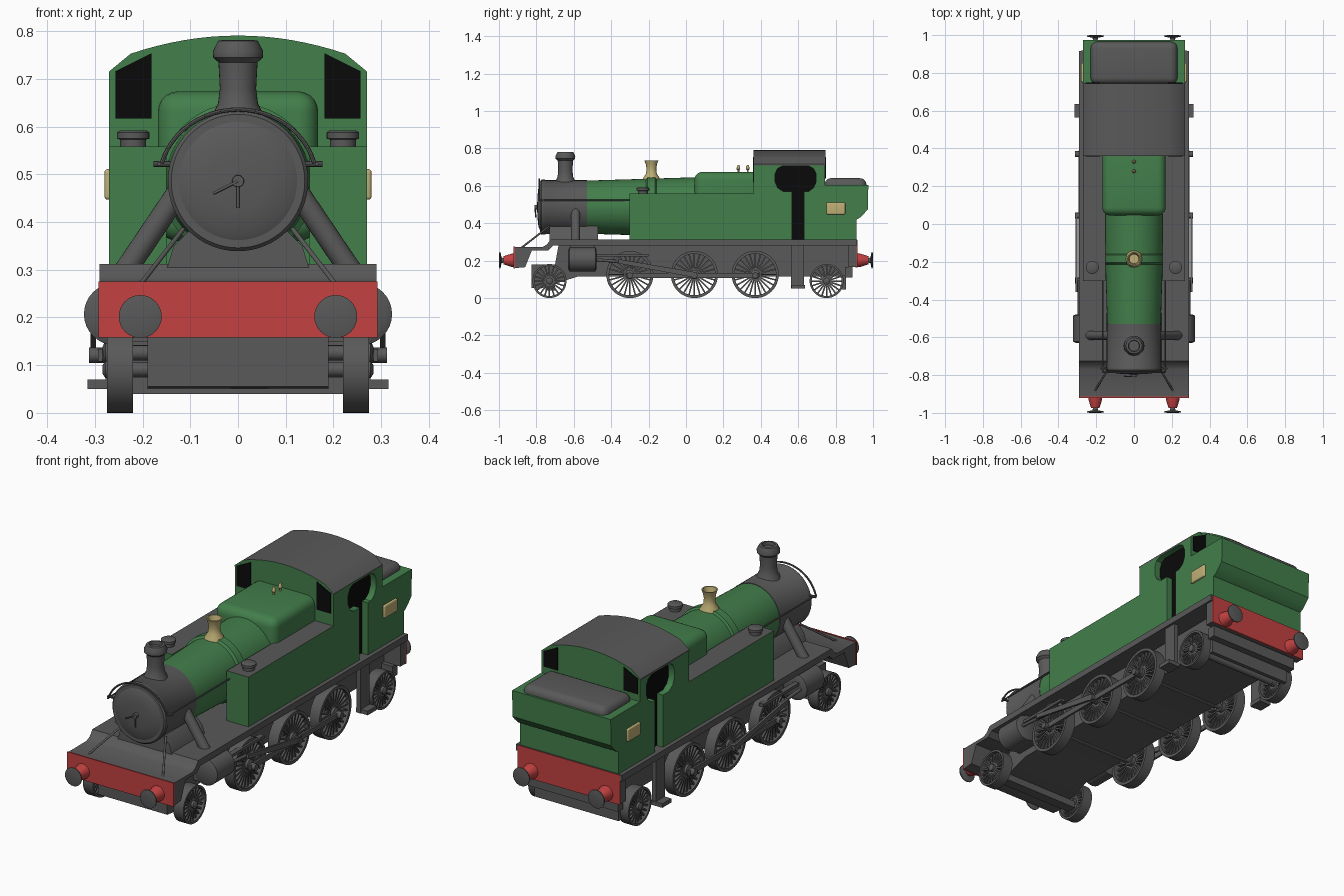
import bpy, bmesh, math
from mathutils import Vector, Matrix

cube = bpy.data.objects.get("Cube")
if cube:
    bpy.data.objects.remove(cube, do_unlink=True)


def material(name, r, g, b):
    m = bpy.data.materials.new(name)
    m.use_nodes = True
    m.diffuse_color = (r, g, b, 1)
    m.node_tree.nodes["Principled BSDF"].inputs["Base Color"].default_value = (r, g, b, 1)
    return m


GREEN = material("livery green", 0.055, 0.21, 0.07)
GREY = material("dark grey", 0.1, 0.1, 0.1)
RED = material("beam red", 0.55, 0.053, 0.053)
CREAM = material("brass cream", 0.52, 0.43, 0.18)
BLACK = material("black", 0.003, 0.003, 0.003)
X, Y, Z = Vector((1, 0, 0)), Vector((0, 1, 0)), Vector((0, 0, 1))


def finish(name, bm, mat, second=None, rule=None):
    """Turn a bmesh into an object, smooth below 35 degrees, second colour by rule."""
    bmesh.ops.recalc_face_normals(bm, faces=bm.faces)
    bm.normal_update()
    for f in bm.faces:
        f.smooth = True
        f.material_index = 1 if rule and rule(f) else 0
    for e in bm.edges:
        e.smooth = len(e.link_faces) == 2 and e.calc_face_angle(0) < math.radians(35)
    me = bpy.data.meshes.new(name)
    bm.to_mesh(me)
    bm.free()
    me.materials.append(mat)
    if second:
        me.materials.append(second)
    ob = bpy.data.objects.new(name, me)
    bpy.context.collection.objects.link(ob)
    return ob


def add_box(bm, lo, hi, matrix=Matrix()):
    lo, hi = Vector(lo), Vector(hi)
    m = matrix @ Matrix.Translation((lo + hi) / 2) @ Matrix.Diagonal((*(hi - lo), 1))
    bmesh.ops.create_cube(bm, size=1, matrix=m)


def box(name, lo, hi, mat, bevel=0, second=None, rule=None):
    bm = bmesh.new()
    add_box(bm, [min(p) for p in zip(lo, hi)], [max(p) for p in zip(lo, hi)])
    if bevel:
        bmesh.ops.bevel(bm, geom=bm.edges[:], offset=bevel, segments=5, profile=0.5, affect='EDGES')
    return finish(name, bm, mat, second, rule)


def prism(name, pts, axis, a, b, mat, second=None, rule=None):
    """Extrude an outline: (y, z) points along X, or (x, z) points along Y."""
    bm = bmesh.new()
    place = (lambda p, d: (d, p[0], p[1])) if axis == X else (lambda p, d: (p[0], d, p[1]))
    ends = [[bm.verts.new(place(p, d)) for p in pts] for d in (a, b)]
    bm.faces.new(ends[0])
    bm.faces.new(ends[1])
    n = len(pts)
    for i in range(n):
        j = (i + 1) % n
        bm.faces.new((ends[0][i], ends[0][j], ends[1][j], ends[1][i]))
    return finish(name, bm, mat, second, rule)


def add_lathe(bm, profile, origin, axis, seg=32, closed=False):
    """Revolve (radius, height) points about an axis."""
    q = Z.rotation_difference(Vector(axis).normalized())
    rings = []
    for r, h in profile:
        turn = [2 * math.pi * i / seg for i in range(seg)]
        rings.append([bm.verts.new(Vector(origin) + q @ Vector((r * math.cos(t), r * math.sin(t), h)))
                      for t in turn])
    pairs = list(zip(rings, rings[1:])) + ([(rings[-1], rings[0])] if closed else [])
    for a, b in pairs:
        for i in range(seg):
            j = (i + 1) % seg
            bm.faces.new((a[i], a[j], b[j], b[i]))
    if not closed:
        bm.faces.new(rings[0])
        bm.faces.new(rings[-1])


def lathe(name, profile, origin, axis, mat, seg=32):
    bm = bmesh.new()
    add_lathe(bm, profile, origin, axis, seg)
    return finish(name, bm, mat)


def rod(name, p, q, r, mat=GREY, seg=16):
    d = Vector(q) - Vector(p)
    return lathe(name, [(r, 0), (r, d.length)], p, d, mat, seg)


def wheel(name, side, y, r, spokes):
    bm = bmesh.new()
    c = Vector((side * 0.22, y, r))
    inner = r * 0.88
    add_lathe(bm, [(inner, 0), (r, 0), (r, 0.055), (inner, 0.055)], c, X * side, 48, True)
    add_lathe(bm, [(r * 0.2, 0), (r * 0.2, 0.058), (r * 0.1, 0.064)], c, X * side, 20)
    for i in range(spokes):
        m = Matrix.Translation(c) @ Matrix.Rotation(2 * math.pi * i / spokes, 4, 'X')
        xs = sorted((side * 0.02, side * 0.045))
        add_box(bm, (xs[0], -0.004, r * 0.15), (xs[1], 0.004, r * 0.9), m)
    finish(name, bm, GREY)


# Chassis, running board and buffer beams
prism("chassis", [(-0.825, 0.18), (-0.825, 0.055), (-0.78, 0.05), (-0.58, 0.115), (0.87, 0.115),
                  (0.87, 0.29), (-0.68, 0.29), (-0.7, 0.18)], X, -0.19, 0.19, GREY)
prism("running_board", [(-0.915, 0.272), (-0.77, 0.272), (-0.745, 0.285), (-0.725, 0.312), (0.915, 0.312),
                        (0.915, 0.28), (-0.71, 0.28), (-0.735, 0.255), (-0.915, 0.255)],
      X, -0.29, 0.29, GREY)
prism("front_beam", [(-0.915, 0.16), (-0.915, 0.27), (-0.82, 0.265), (-0.86, 0.165)], X, -0.29, 0.29, GREY)
box("front_beam_face", (-0.292, -0.921, 0.158), (0.292, -0.914, 0.275), RED)
box("rear_beam", (-0.28, 0.87, 0.165), (0.28, 0.912, 0.29), GREY)
box("rear_beam_face", (-0.28, 0.911, 0.163), (0.28, 0.918, 0.31), RED)
box("rear_guard_upper", (-0.25, 0.85, 0.11), (0.25, 0.89, 0.166), GREY)
box("rear_guard_lower", (-0.23, 0.835, 0.045), (0.23, 0.855, 0.12), GREY)
box("front_crossbar", (-0.22, -0.75, 0.04), (0.22, -0.7, 0.075), GREY)

# Smokebox, boiler and firebox
axis_point = (0, 0, 0.486)
lathe("smokebox", [(0.14, -0.78), (0.147, -0.772), (0.147, -0.755), (0.144, -0.75), (0.144, -0.53)],
      axis_point, Y, GREY, 64)
lathe("smokebox_door", [(0.012, -0.796), (0.06, -0.794), (0.105, -0.789), (0.128, -0.778)],
      axis_point, Y, GREY, 64)
lathe("door_hub", [(0.012, -0.81), (0.013, -0.79)], axis_point, Y, GREY)
rod("door_handle_long", (0, -0.805, 0.486), (0, -0.803, 0.43), 0.003)
rod("door_handle_short", (0, -0.808, 0.486), (-0.052, -0.806, 0.46), 0.003)
lathe("boiler", [(0.142, -0.53), (0.16, 0.06), (0.16, 0.36)], axis_point, Y, GREEN, 64)
lathe("boiler_band", [(0.15, -0.215), (0.163, -0.205), (0.163, -0.165), (0.15, -0.155)],
      axis_point, Y, GREEN, 64)
box("firebox", (-0.168, 0.045, 0.36), (0.168, 0.42, 0.674), GREEN, 0.042)
prism("smokebox_saddle", [(-0.15, 0.3), (0.15, 0.3), (0.135, 0.35), (0.1, 0.385), (-0.1, 0.385), (-0.135, 0.35)],
      Y, -0.73, -0.47, GREY)

# Chimney, safety valve and whistles
lathe("chimney", [(0.058, 0.61), (0.05, 0.632), (0.042, 0.648), (0.038, 0.68), (0.041, 0.735), (0.052, 0.745),
                  (0.053, 0.758), (0.042, 0.78), (0.03, 0.782), (0.028, 0.765)], (0, -0.645, 0), Z, GREY)
lathe("safety_valve", [(0.05, 0.62), (0.042, 0.645), (0.029, 0.665), (0.026, 0.69), (0.03, 0.715),
                       (0.037, 0.735), (0.031, 0.735), (0.025, 0.71)], (0, -0.185, 0), Z, CREAM)
for y in (0.28, 0.33):
    lathe("whistle", [(0.005, 0.66), (0.005, 0.685), (0.01, 0.69), (0.008, 0.702), (0.004, 0.712)],
          (0, y, 0), Z, CREAM, 12)

# Cab ends, roof and dark interior
half = [(0.225 * i / 8, 0.791 - 0.038 * (i / 8) ** 2) for i in range(9)] + [(0.27, 0.716)]
arch = [(-x, z) for x, z in half[:0:-1]] + half
under = [(x, z - 0.008) for x, z in arch]
prism("cab_roof", arch + under[::-1], Y, 0.36, 0.745, GREY, GREEN, lambda f: abs(f.normal.y) > 0.9)
for name, a, b in (("cab_front", 0.361, 0.385), ("cab_back", 0.72, 0.744)):
    prism(name, [(-0.27, 0.31)] + under + [(0.27, 0.31)], Y, a, b, GREEN)
box("cab_interior", (-0.236, 0.38, 0.3), (0.236, 0.725, 0.72), BLACK)

# Bunker with flared back, and its load
prism("bunker", [(0.74, 0.31), (0.912, 0.31), (0.912, 0.42), (0.93, 0.43), (0.955, 0.455), (0.972, 0.475),
                 (0.975, 0.605), (0.74, 0.605)], X, -0.27, 0.27, GREEN)
box("bunker_load", (-0.23, 0.74, 0.56), (0.23, 0.965, 0.641), GREY, 0.036)

# Smokebox front handrail
bow = [(0.165 * math.cos(t), 0.486 + 0.15 * math.sin(t)) for t in [math.pi * (0.08 + 0.84 * i / 24) for i in range(25)]]
for (x1, z1), (x2, z2) in zip(bow, bow[1:]):
    rod("front_handrail", (x1, -0.785, z1), (x2, -0.785, z2), 0.0045, seg=8)

for s, side in ((1, "left"), (-1, "right")):
    # Side tank and filler
    box(side + "_tank", (s * 0.15, -0.303, 0.31), (s * 0.27, 0.365, 0.558), GREEN,
        second=GREY, rule=lambda f: f.normal.z > 0.9)
    lathe(side + "_filler", [(0.027, 0.55), (0.027, 0.573), (0.034, 0.575), (0.034, 0.588), (0.028, 0.592)],
          (s * 0.22, -0.23, 0), Z, GREY)

    # Cab side with doorway and rounded opening
    prism(side + "_cab_side",
          [(0.361, 0.31), (0.566, 0.31), (0.566, 0.57), (0.52, 0.57), (0.49, 0.59), (0.477, 0.62), (0.477, 0.665),
           (0.489, 0.692), (0.515, 0.706), (0.655, 0.706), (0.682, 0.692), (0.695, 0.665), (0.695, 0.62),
           (0.682, 0.59), (0.655, 0.57), (0.63, 0.57), (0.63, 0.31), (0.744, 0.31), (0.744, 0.714), (0.361, 0.714)],
          X, s * 0.238, s * 0.27, GREEN)
    for name, y, low in (("front", 0.36, 0.617), ("back", 0.745, 0.64)):
        prism(f"{side}_{name}_window", [(s * 0.181, low), (s * 0.257, low), (s * 0.257, 0.716), (s * 0.181, 0.754)],
              Y, y - 0.003, y + 0.003, BLACK)
    box(side + "_side_plate", (s * 0.262, 0.75, 0.447), (s * 0.28, 0.852, 0.511), CREAM, 0.007)

    # Buffers
    for end, y in (("front", -1), ("rear", 1)):
        c = (s * 0.205, y, 0.202)
        lathe(f"{side}_{end}_buffer_housing", [(0.022, 0.025), (0.036, 0.07), (0.038, 0.095)], c, (0, -y, 0), RED)
        lathe(f"{side}_{end}_buffer", [(0.03, 0), (0.045, 0.003), (0.045, 0.008), (0.014, 0.014), (0.012, 0.035)],
              c, (0, -y, 0), GREY)

    # Steam pipe, front stay and boiler handrail
    rod(side + "_steam_pipe", (s * 0.11, -0.59, 0.485), (s * 0.245, -0.59, 0.285), 0.024, seg=24)
    rod(side + "_front_stay", (s * 0.115, -0.73, 0.385), (s * 0.208, -0.885, 0.265), 0.005)
    rod(side + "_handrail", (s * 0.165, -0.785, 0.522), (s * 0.165, -0.3, 0.522), 0.004, seg=8)
    rod(side + "_handrail_knob", (s * 0.14, -0.765, 0.522), (s * 0.177, -0.765, 0.522), 0.006, seg=8)

    # Cylinder and motion
    box(side + "_cylinder_block", (s * 0.18, -0.62, 0.15), (s * 0.262, -0.49, 0.285), GREY)
    lathe(side + "_cylinder", [(0.05, -0.63), (0.065, -0.622), (0.065, -0.485), (0.05, -0.478)],
          (s * 0.258, 0, 0.207), Y, GREY)
    box(side + "_slide_bar", (s * 0.26, -0.48, 0.222), (s * 0.285, -0.2, 0.236), GREY)
    rod(side + "_piston_rod", (s * 0.29, -0.48, 0.205), (s * 0.29, -0.3, 0.19), 0.008)
    prism(side + "_connecting_rod", [(-0.36, 0.185), (-0.36, 0.208), (0.06, 0.137), (0.06, 0.107)],
          X, s * 0.298, s * 0.309, GREY)
    prism(side + "_coupling_rod", [(-0.32, 0.108), (-0.32, 0.134), (0.39, 0.134), (0.39, 0.108)],
          X, s * 0.284, s * 0.294, GREY)

    # Wheels with crank pins
    for y in (-0.3, 0.045, 0.37):
        wheel(side + "_driving_wheel", s, y, 0.126, 24)
        rod(side + "_crank_pin", (s * 0.26, y, 0.121), (s * 0.312, y, 0.121), 0.016)
    for name, y in (("leading", -0.73), ("trailing", 0.752)):
        wheel(f"{side}_{name}_wheel", s, y, 0.091, 20)

    # Cab footstep
    box(side + "_step_bracket", (s * 0.255, 0.562, 0.05), (s * 0.278, 0.63, 0.29), GREY)
    box(side + "_step", (s * 0.25, 0.565, 0.05), (s * 0.315, 0.635, 0.07), GREY)

# Axles
for y, z in ((-0.73, 0.091), (-0.3, 0.126), (0.045, 0.126), (0.37, 0.126), (0.752, 0.091)):
    rod("axle", (-0.24, y, z), (0.24, y, z), 0.016)
